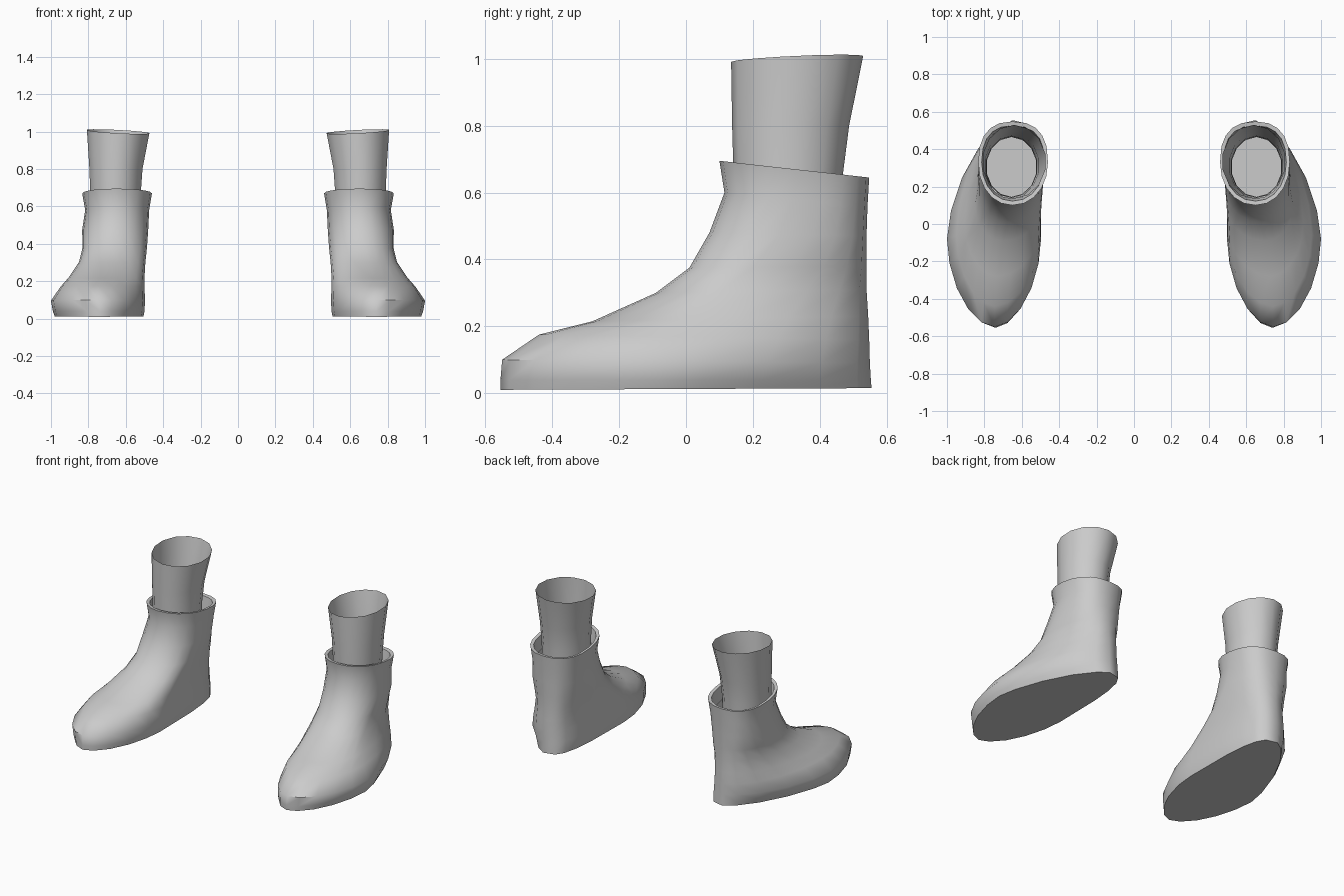
import bpy, bmesh, math

if "Cube" in bpy.data.objects:
    bpy.data.objects.remove(bpy.data.objects["Cube"])

grey = bpy.data.materials.new("soft grey")
grey.diffuse_color = (0.6, 0.6, 0.6, 1)
grey.use_nodes = True
grey.node_tree.nodes["Principled BSDF"].inputs["Base Color"].default_value = grey.diffuse_color


def loft(name, rings, cap=False, angle=50):
    """Skin a stack of closed rings, then mirror it to the other side."""
    bm = bmesh.new()
    loops = [[bm.verts.new(p) for p in ring] for ring in rings]
    n = len(loops[0])
    for a, b in zip(loops, loops[1:]):
        for i in range(n):
            j = (i + 1) % n
            bm.faces.new((a[i], a[j], b[j], b[i]))
    if cap:
        bm.faces.new(loops[0][::-1])
    me = bpy.data.meshes.new(name)
    bm.to_mesh(me)
    bm.free()
    me.materials.append(grey)
    ob = bpy.data.objects.new(name, me)
    bpy.context.collection.objects.link(ob)
    bpy.ops.object.select_all(action='DESELECT')
    bpy.context.view_layer.objects.active = ob
    ob.select_set(True)
    bpy.ops.object.shade_smooth_by_angle(angle=math.radians(angle))
    ob.modifiers.new("mirror", 'MIRROR')
    return ob


def boot_ring(level, t, n=20):
    """Outline with a toe point, widest points on each side and a blunt heel."""
    zf, zb, yf, xf, ym, xo, xi, yb = level
    xb = 0.65
    pts = []
    for k in range(n):
        a = 2 * math.pi * k / n
        s, c = math.sin(a), -math.cos(a)      # starts at the toe, goes outward
        outer, front = s >= 0, c < 0
        if front:
            e = 1.75 + 0.35 * t
        else:
            e = 1.4 + 1.0 * t if outer else 3.6 - 1.1 * t
        u, v = abs(s) ** (2 / e), abs(c) ** (2 / e)
        x0, y1 = (xf, yf) if front else (xb, yb)
        x = x0 + ((xo if outer else xi) - x0) * u
        y = ym + (y1 - ym) * v
        z = zf + (zb - zf) * (y - yf) / (yb - yf)
        pts.append((x, y, z))
    return pts


def shrink(ring, f, dz):
    cx = (min(p[0] for p in ring) + max(p[0] for p in ring)) / 2
    cy = (min(p[1] for p in ring) + max(p[1] for p in ring)) / 2
    return [(cx + (x - cx) * f, cy + (y - cy) * f, z + dz) for x, y, z in ring]


# Boot: front z, back z, toe y, toe x, widest y, outer x, inner x, heel y
levels = [
    (0.01, 0.015, -0.555, 0.74, -0.08, 0.98, 0.505, 0.555),
    (0.04, 0.04, -0.555, 0.74, -0.08, 0.99, 0.50, 0.553),
    (0.10, 0.09, -0.55, 0.745, -0.08, 1.0, 0.497, 0.55),
    (0.175, 0.16, -0.44, 0.745, -0.06, 0.95, 0.50, 0.548),
    (0.215, 0.23, -0.28, 0.73, 0.0, 0.905, 0.50, 0.545),
    (0.30, 0.31, -0.09, 0.70, 0.10, 0.85, 0.495, 0.54),
    (0.375, 0.38, 0.01, 0.68, 0.20, 0.832, 0.487, 0.54),
    (0.48, 0.47, 0.07, 0.66, 0.28, 0.833, 0.48, 0.54),
    (0.60, 0.56, 0.115, 0.65, 0.32, 0.817, 0.475, 0.543),
    (0.695, 0.645, 0.10, 0.65, 0.33, 0.833, 0.46, 0.548),
]
rings = [boot_ring(l, min(1, l[0] / 0.45)) for l in levels]

# Collar lip folded inward
top = rings[-1]
rings += [shrink(top, 0.9, -0.003), shrink(top, 0.84, -0.09)]
loft("boot", rings, cap=True)


def leg_ring(z, x0, x1, y0, y1, tilt=0.0, n=14):
    pts = []
    for k in range(n):
        a = 2 * math.pi * k / n
        s, c = math.sin(a), -math.cos(a)
        pts.append(((x0 + x1) / 2 + (x1 - x0) / 2 * s,
                    (y0 + y1) / 2 + (y1 - y0) / 2 * c,
                    z + tilt * (0.6 * c + 0.6 * s)))
    return pts


# Leg: an open tube that flares upward
loft("leg", [
    leg_ring(0.50, 0.52, 0.79, 0.145, 0.465),
    leg_ring(0.66, 0.517, 0.793, 0.142, 0.47),
    leg_ring(0.80, 0.507, 0.798, 0.138, 0.488),
    leg_ring(1.0, 0.47, 0.812, 0.135, 0.53, 0.015),
])
